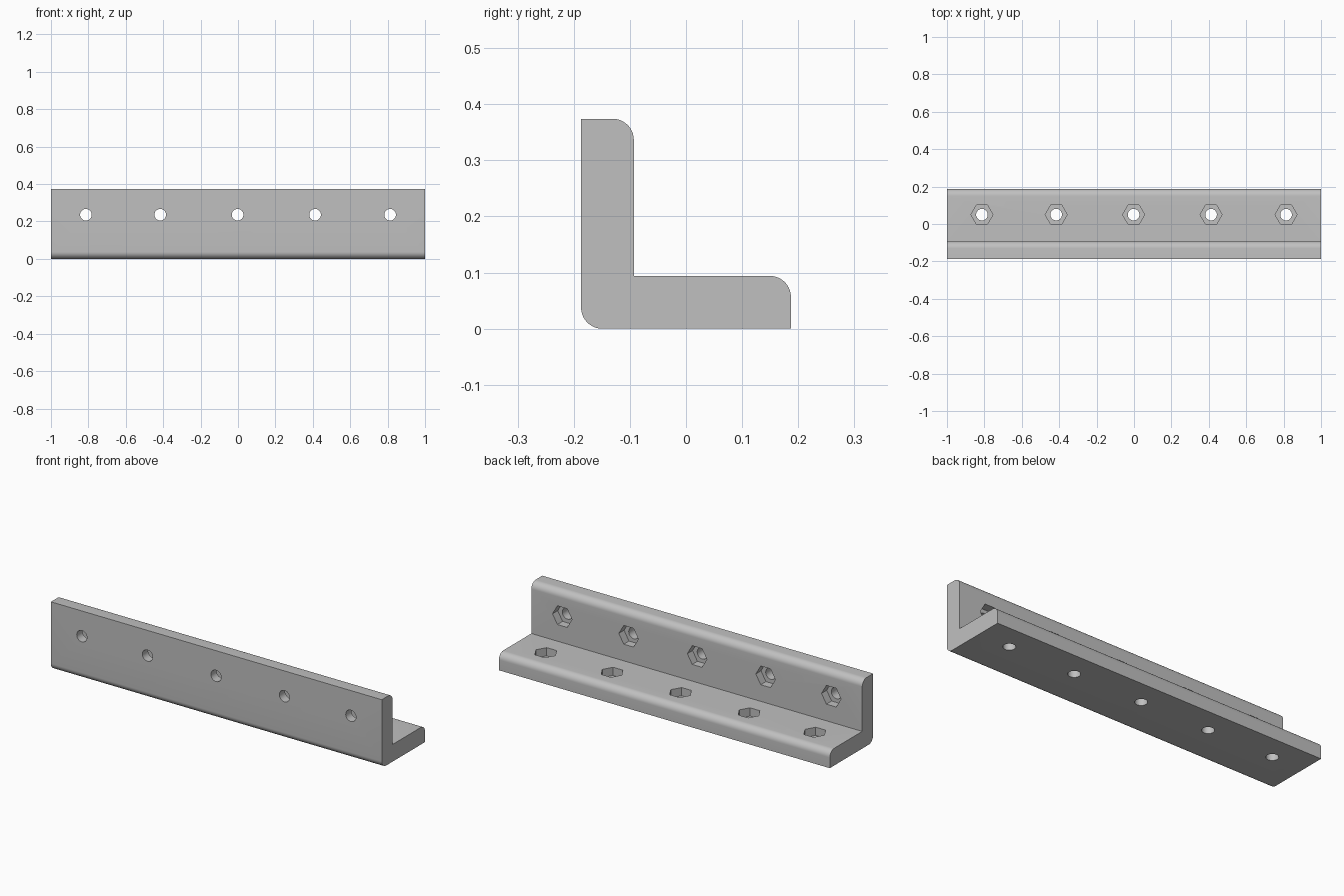
import bpy, bmesh, math
from mathutils import Matrix, Vector

old = bpy.data.objects.get("Cube")
if old:
    bpy.data.objects.remove(old, do_unlink=True)

LENGTH, HALF, HEIGHT, THICK, ROUND = 2.0, 0.187, 0.374, 0.094, 0.0375
HOLES = (-0.813, -0.416, -0.002, 0.412, 0.813)
HOLE_R, HEX_R, HEX_DEPTH = 0.031, 0.059, 0.045
HOLE_Z, HOLE_Y = 0.236, 0.05

grey = bpy.data.materials.new("plain grey")
grey.use_nodes = True
colour = (0.53, 0.53, 0.53, 1)
grey.diffuse_color = colour
grey.node_tree.nodes["Principled BSDF"].inputs["Base Color"].default_value = colour


def make_object(name, bm):
    mesh = bpy.data.meshes.new(name)
    bmesh.ops.recalc_face_normals(bm, faces=bm.faces)
    bm.to_mesh(mesh)
    bm.free()
    obj = bpy.data.objects.new(name, mesh)
    bpy.context.collection.objects.link(obj)
    mesh.materials.append(grey)
    return obj


def arc(cy, cz, start):
    # quarter-round corner, counter-clockwise from the start angle
    return [(cy + ROUND * math.cos(a), cz + ROUND * math.sin(a))
            for a in (math.radians(start + 9 * i) for i in range(11))]


# Angle bar: L-shaped profile with three rounded corners
inner = THICK - HALF
profile = arc(ROUND - HALF, ROUND, 180)
profile += [(HALF, 0)]
profile += arc(HALF - ROUND, THICK - ROUND, 0)
profile += [(inner, THICK)]
profile += arc(inner - ROUND, HEIGHT - ROUND, 0)
profile += [(-HALF, HEIGHT)]

bm = bmesh.new()
face = bm.faces.new([bm.verts.new((-LENGTH / 2, y, z)) for y, z in profile])
ext = bmesh.ops.extrude_face_region(bm, geom=[face])
bmesh.ops.translate(bm, vec=(LENGTH, 0, 0),
                    verts=[v for v in ext["geom"] if isinstance(v, bmesh.types.BMVert)])
bar = make_object("angle_bar", bm)


def cutter(name, sides, radius, low, high):
    # row of prisms through each leg, spanning low..high of its thickness
    bm = bmesh.new()
    size = high - low
    mid = (low + high) / 2
    for x in HOLES:
        floor = Matrix.Translation((x, HOLE_Y, mid))
        wall = Matrix.Translation((x, mid - HALF, HOLE_Z)) @ Matrix.Rotation(math.pi / 2, 4, "X")
        for place in (floor, wall):
            # first corner points along the bar
            bmesh.ops.create_cone(bm, cap_ends=True, segments=sides, radius1=radius,
                                  radius2=radius, depth=size,
                                  matrix=place @ Matrix.Rotation(math.pi / 2, 4, "Z"))
    obj = make_object(name, bm)
    obj.hide_render = True
    obj.hide_set(True)
    return obj


# Bolt holes and hexagonal nut pockets
cutters = [cutter("bolt_hole_cutter", 32, HOLE_R, -0.02, THICK + 0.02),
           cutter("nut_pocket_cutter", 6, HEX_R, THICK - HEX_DEPTH, THICK + 0.02)]
bpy.context.view_layer.objects.active = bar
bar.select_set(True)
for c in cutters:
    mod = bar.modifiers.new(c.name, "BOOLEAN")
    mod.operation = "DIFFERENCE"
    mod.solver = "EXACT"
    mod.object = c
    bpy.ops.object.modifier_apply(modifier=mod.name)
    bpy.data.objects.remove(c, do_unlink=True)

bpy.ops.object.shade_smooth_by_angle(angle=math.radians(30))
